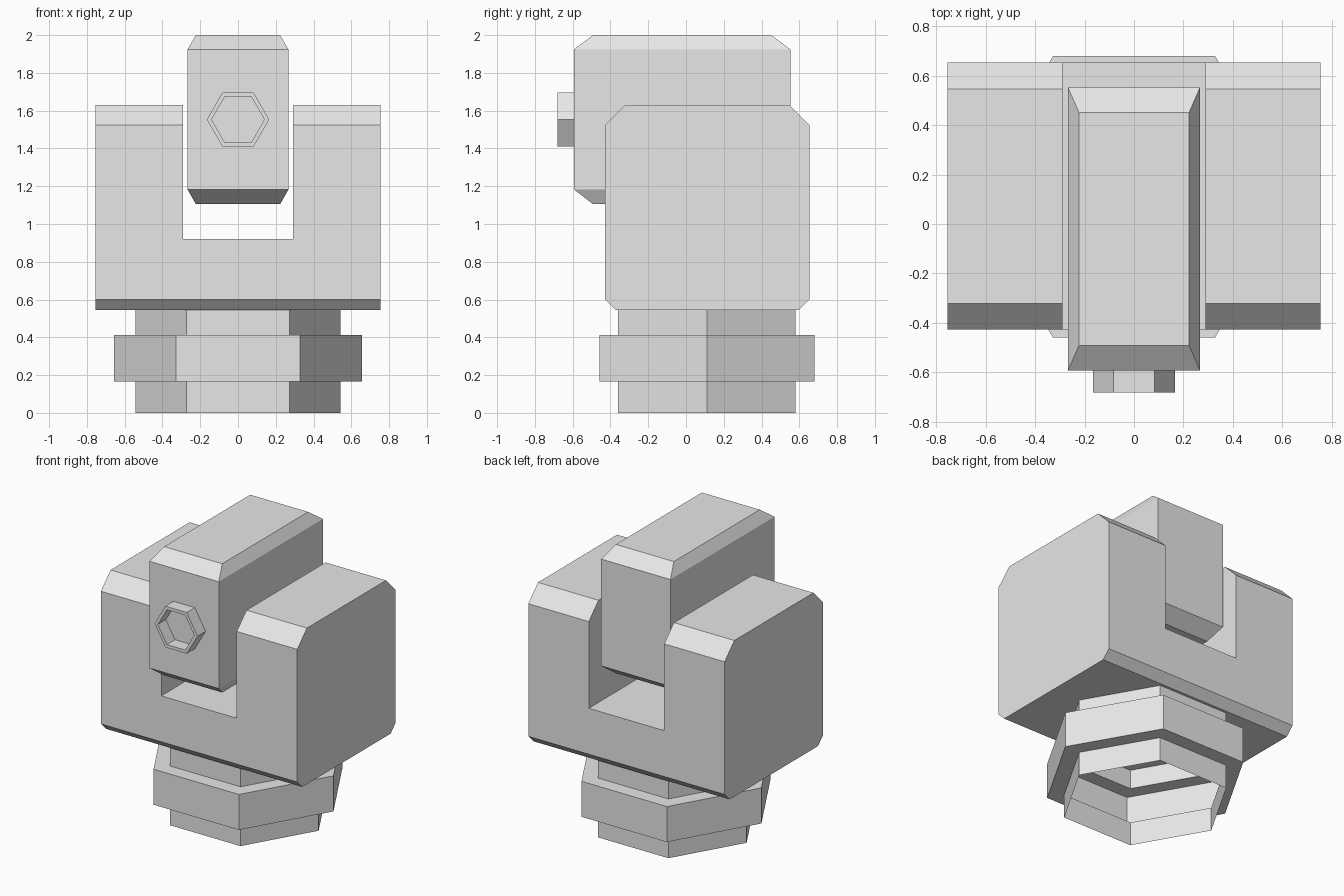
import bpy, bmesh, math

if "Cube" in bpy.data.objects:
    bpy.data.objects.remove(bpy.data.objects["Cube"])

grey = bpy.data.materials.new("light grey")
grey.diffuse_color = (0.8, 0.8, 0.8, 1)
grey.use_nodes = True
grey.node_tree.nodes["Principled BSDF"].inputs["Base Color"].default_value = grey.diffuse_color


def finish(name, bm):
    bmesh.ops.recalc_face_normals(bm, faces=bm.faces[:])
    mesh = bpy.data.meshes.new(name)
    bm.to_mesh(mesh)
    bm.free()
    mesh.materials.append(grey)
    obj = bpy.data.objects.new(name, mesh)
    bpy.context.collection.objects.link(obj)
    return obj


def loft(name, loops, capped=False):
    """Join equal-sized point loops with quads, optionally closing the ends."""
    bm = bmesh.new()
    rings = [[bm.verts.new(p) for p in loop] for loop in loops]
    n = len(rings[0])
    for a, b in zip(rings, rings[1:]):
        for i in range(n):
            j = (i + 1) % n
            bm.faces.new((a[i], a[j], b[j], b[i]))
    if capped:
        bm.faces.new(rings[0])
        bm.faces.new(rings[-1])
    return finish(name, bm)


def hexagon(r):
    return [(r * math.cos(i * math.pi / 3), r * math.sin(i * math.pi / 3)) for i in range(6)]


# Yoke: U profile extruded front to back, long edges chamfered
bottom, top = 0.545, 1.63
profile = [(-0.755, bottom), (0.755, bottom), (0.755, top), (0.29, top),
           (0.29, 0.92), (-0.29, 0.92), (-0.29, top), (-0.755, top)]
bm = bmesh.new()
face = bm.faces.new([bm.verts.new((x, -0.428, z)) for x, z in profile])
ext = bmesh.ops.extrude_face_region(bm, geom=[face])
bmesh.ops.translate(bm, vec=(0, 1.082, 0),
                    verts=[g for g in ext["geom"] if isinstance(g, bmesh.types.BMVert)])
bmesh.ops.recalc_face_normals(bm, faces=bm.faces[:])
for height, size in ((top, 0.107), (bottom, 0.056)):
    edges = [e for e in bm.edges
             if all(abs(v.co.z - height) < 1e-4 for v in e.verts)
             and abs(e.verts[0].co.y - e.verts[1].co.y) < 1e-4]
    bmesh.ops.bevel(bm, geom=edges, offset=size, segments=1, affect='EDGES')
finish("yoke", bm)

# Centre block: box with chamfered top and bottom
sections = [(1.105, 0.223, 0.10), (1.182, 0.267, 0), (1.925, 0.267, 0), (2.0, 0.223, 0.10)]
loft("centre_block",
     [[(-w, -0.592 + c, z), (w, -0.592 + c, z), (w, 0.552 - c, z), (-w, 0.552 - c, z)]
      for z, w, c in sections], capped=True)

# Hollow hexagonal nut on the front of the block
loft("front_nut",
     [[(x, y, z + 1.553) for x, z in hexagon(r)]
      for y, r in ((-0.59, 0.165), (-0.681, 0.165), (-0.681, 0.14), (-0.59, 0.14))])

# Stepped hexagonal base: thin shell, open underneath
loft("hex_base",
     [[(x, y + 0.11, z) for x, y in hexagon(r)]
      for z, r in ((0, 0.543), (0.165, 0.543), (0.165, 0.657),
                   (0.412, 0.657), (0.412, 0.543), (0.545, 0.543))])
